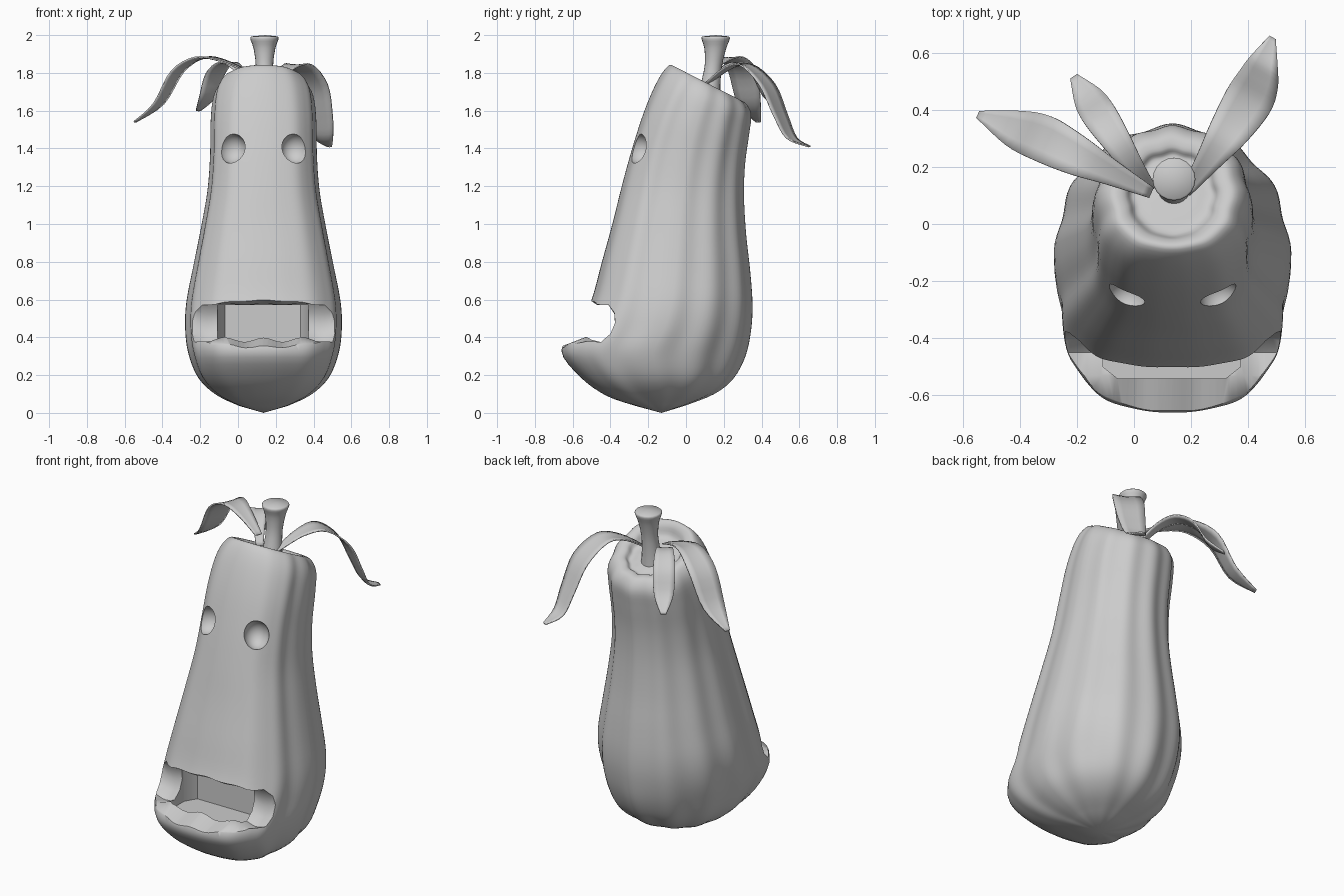
import bpy, bmesh, math
from mathutils import Vector, Matrix

if "Cube" in bpy.data.objects:
    bpy.data.objects.remove(bpy.data.objects["Cube"])

CX = 0.135  # body axis


def spline(rows, steps):
    """Catmull-Rom resampling of rows of numbers."""
    out = []
    for i in range(len(rows) - 1):
        q = [rows[max(0, min(len(rows) - 1, i + k))] for k in (-1, 0, 1, 2)]
        for s in range(steps):
            t = s / steps
            out.append([0.5 * (2 * b + (c - a) * t + (2 * a - 5 * b + 4 * c - d) * t * t
                               + (3 * b - a - 3 * c + d) * t ** 3) for a, b, c, d in zip(*q)])
    out.append(list(rows[-1]))
    return out


def finish(name, bm):
    bmesh.ops.recalc_face_normals(bm, faces=bm.faces)
    me = bpy.data.meshes.new(name)
    bm.to_mesh(me)
    bm.free()
    ob = bpy.data.objects.new(name, me)
    bpy.context.collection.objects.link(ob)
    return ob


def loft(name, rings, bottom=None, top=None):
    """Skin closed rings; each end is a pole point or a flat cap."""
    bm = bmesh.new()
    vs = [[bm.verts.new(p) for p in r] for r in rings]
    n = len(vs[0])
    for a, b in zip(vs, vs[1:]):
        for i in range(n):
            bm.faces.new((a[i], a[(i + 1) % n], b[(i + 1) % n], b[i]))
    for ring, pole in ((vs[0], bottom), (vs[-1], top)):
        if pole is None:
            bm.faces.new(ring)
        else:
            p = bm.verts.new(pole)
            for i in range(n):
                bm.faces.new((ring[i], ring[(i + 1) % n], p))
    return finish(name, bm)


def smooth(ob, angle):
    bpy.ops.object.select_all(action='DESELECT')
    ob.select_set(True)
    bpy.context.view_layer.objects.active = ob
    bpy.ops.object.shade_smooth_by_angle(angle=math.radians(angle))


def cut(ob, cutter):
    m = ob.modifiers.new('cut', 'BOOLEAN')
    m.operation, m.solver, m.object = 'DIFFERENCE', 'EXACT', cutter
    bpy.context.view_layer.objects.active = ob
    bpy.ops.object.modifier_apply(modifier=m.name)
    bpy.data.objects.remove(cutter)


# Ribbed gourd body: front y, front z, back y, back z, half width, front squareness
sections = [
    (-.26, .035, .00, .04, .13, 2.5), (-.42, .09, .15, .10, .25, 2.7),
    (-.56, .19, .25, .18, .345, 2.8), (-.66, .33, .315, .30, .398, 2.75),
    (-.57, .46, .345, .44, .415, 2.8), (-.50, .60, .352, .58, .408, 2.9),
    (-.445, .80, .34, .75, .372, 2.9), (-.39, 1.0, .318, .95, .332, 2.9),
    (-.34, 1.2, .307, 1.15, .297, 2.8), (-.285, 1.4, .313, 1.32, .283, 2.8),
    (-.22, 1.6, .335, 1.48, .28, 2.7), (-.15, 1.76, .345, 1.58, .265, 2.5),
    (-.09, 1.84, .315, 1.64, .22, 2.3), (-.055, 1.82, .27, 1.655, .168, 2.2),
    (-.035, 1.76, .24, 1.64, .14, 2), (.03, 1.73, .20, 1.66, .09, 2)]


def body_ring(yf, zf, yb, zb, hw, sq, n=120):
    pts = []
    for i in range(n):
        a = 2 * math.pi * i / n
        c, s = math.cos(a), math.sin(a)
        e = 2 / sq if s < 0 else 1  # front is squarer than the back
        x = math.copysign(abs(c) ** e, c)
        y = math.copysign(abs(s) ** e, s)
        front = min(1, max(0, (-s - .3) / .4))
        k = 1 - (.038 - .028 * front) * (.5 - .5 * math.cos(12 * a))
        x, y = x * k, y * k
        t = (y + 1) / 2
        pts.append((CX + hw * x, yf + (yb - yf) * t, zf + (zb - zf) * t))
    return pts


body = loft('gourd_body', [body_ring(*r) for r in spline(sections, 4)],
            (CX, -.13, 0), (CX, .12, 1.69))

# Mouth: full-width notch with wavy lips, then a deeper central pocket
notch = [(-.9, .595), (-.5, .595), (-.47, .575), (-.41, .575), (-.38, .53), (-.375, .47),
         (-.40, .41), (-.45, .37), (-.53, .39), (-.68, .34), (-.9, .34)]
stations = []
for i in range(41):
    x = -.5 + i / 40
    w = math.cos(2 * math.pi * x / .2)
    stations.append([(CX + x, y, z + w * (.012 if z < .5 and y > -.6 else .004)) for y, z in notch])
cut(body, loft('mouth_cutter', stations))
pocket = [(-.24, -.50), (-.19, -.54), (.19, -.54), (.24, -.50), (.24, -.36), (.2, -.29),
          (-.2, -.29), (-.24, -.36)]
cut(body, loft('pocket_cutter', [[(CX - .003 + x, y, z) for x, y in pocket] for z in (.33, .57)]))

# Eye sockets
for side in (-1, 1):
    bm = bmesh.new()
    bmesh.ops.create_uvsphere(bm, u_segments=32, v_segments=16, radius=1,
                              matrix=Matrix.Translation((CX + side * .168, -.258, 1.4))
                              @ Matrix.Rotation(side * math.radians(45), 4, 'Z')
                              @ Matrix.Diagonal((.07, .08, .08, 1)))
    cut(body, finish('eye_cutter', bm))
smooth(body, 42)

# Stem: y, z, radius
stem_rows = spline([(.12, 1.66, .062), (.13, 1.74, .052), (.145, 1.84, .046), (.155, 1.93, .058),
                    (.157, 1.98, .075), (.157, 1.993, .07)], 3)
stem = loft('stem', [[(.14 + r * math.cos(k * math.pi / 10), y + r * math.sin(k * math.pi / 10), z)
                      for k in range(20)] for y, z, r in stem_rows], None, (.145, .157, 2.0))
smooth(stem, 50)

# Drooping leaves: x, y, z, half width along the midrib
leaves = {
    'left_leaf': [(.06, .11, 1.80, .02), (-.08, .18, 1.86, .045), (-.20, .24, 1.875, .07),
                  (-.32, .30, 1.80, .082), (-.42, .335, 1.63, .066), (-.545, .383, 1.54, .014)],
    'back_leaf': [(.06, .12, 1.73, .02), (.0, .20, 1.82, .035), (-.06, .29, 1.85, .05),
                  (-.12, .38, 1.79, .06), (-.16, .44, 1.67, .053), (-.21, .515, 1.60, .015)],
    'right_leaf': [(.18, .11, 1.74, .02), (.26, .22, 1.82, .045), (.33, .32, 1.835, .07),
                   (.40, .43, 1.73, .085), (.435, .50, 1.57, .075), (.455, .56, 1.45, .055),
                   (.485, .652, 1.41, .013)]}
for name, path in leaves.items():
    d = Vector(path[-1][:3]) - Vector(path[0][:3])
    across = Vector((-d.y, d.x, 0)).normalized()
    bm = bmesh.new()
    rows = [[bm.verts.new(Vector(p[:3]) + across * p[3] * u + Vector((0, 0, .1 * p[3] * u * u)))
             for u in (-1, -.5, 0, .5, 1)] for p in spline(path, 4)]
    for a, b in zip(rows, rows[1:]):
        for i in range(4):
            bm.faces.new((a[i], a[i + 1], b[i + 1], b[i]))
    leaf = finish(name, bm)
    m = leaf.modifiers.new('thickness', 'SOLIDIFY')
    m.thickness, m.offset = .008, 0
    smooth(leaf, 50)
